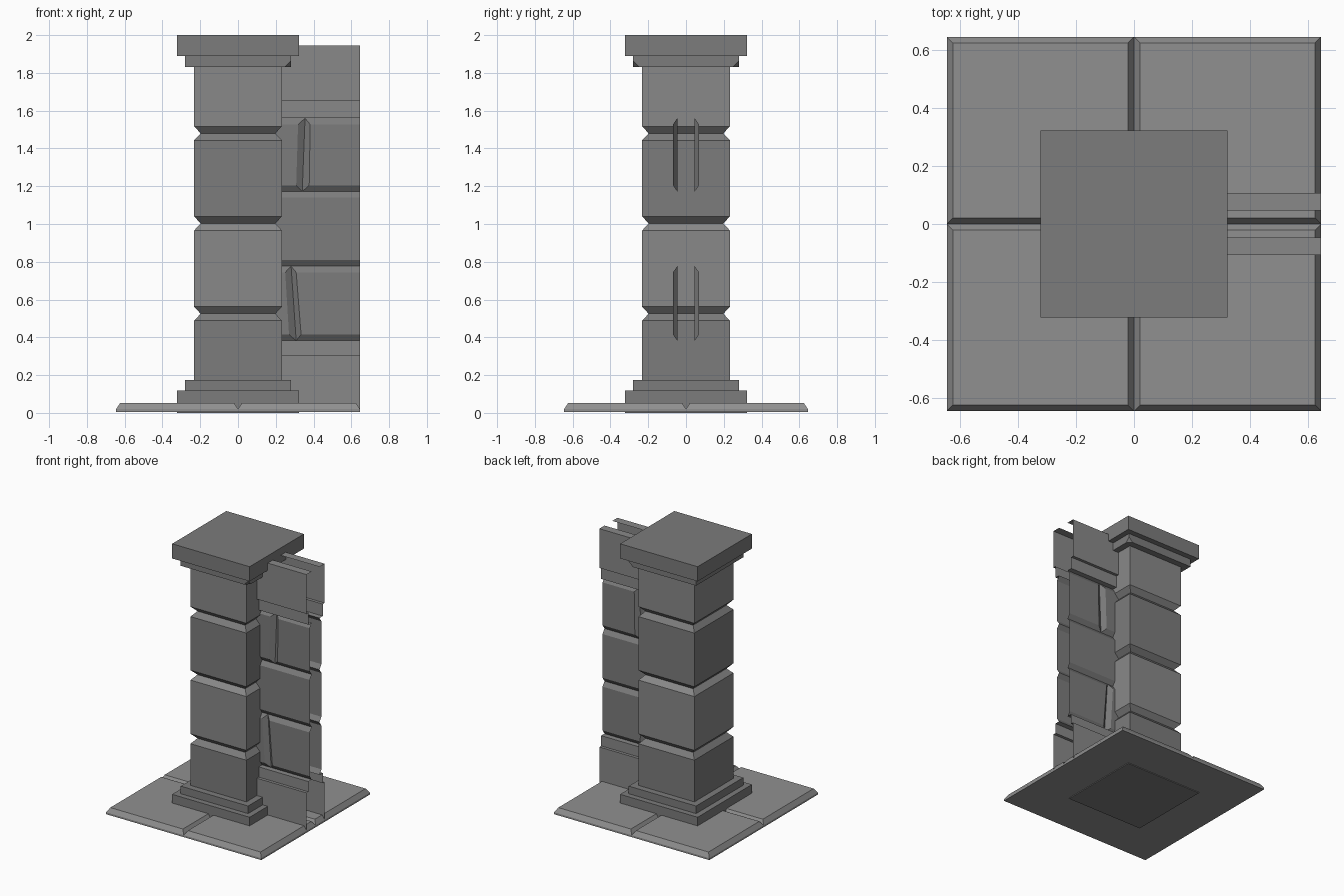
import bpy, bmesh

if "Cube" in bpy.data.objects:
    bpy.data.objects.remove(bpy.data.objects["Cube"])

R = 0.645          # half width of the floor / end of the wall
IN, OUT = 0.046, 0.069   # wall depth at joints and at block faces


def grey(name, v):
    m = bpy.data.materials.new(name)
    m.diffuse_color = (v, v, v, 1)
    m.use_nodes = True
    m.node_tree.nodes["Principled BSDF"].inputs["Base Color"].default_value = m.diffuse_color
    return m


DARK, MID, LIGHT = grey("dark_stone", 0.2), grey("mid_stone", 0.25), grey("light_stone", 0.28)


def make(name, faces, mat, mirror_y=False, fix=True):
    """Object from a list of faces given as point tuples."""
    bm = bmesh.new()
    for f in faces:
        bm.faces.new([bm.verts.new(p) for p in f])
    if mirror_y:
        for f in faces:
            bm.faces.new([bm.verts.new((x, -y, z)) for x, y, z in reversed(f)])
    bmesh.ops.remove_doubles(bm, verts=bm.verts, dist=1e-5)
    if fix:
        bmesh.ops.recalc_face_normals(bm, faces=bm.faces)
    me = bpy.data.meshes.new(name)
    bm.to_mesh(me)
    bm.free()
    me.materials.append(mat)
    ob = bpy.data.objects.new(name, me)
    bpy.context.collection.objects.link(ob)
    return ob


def ring(h, z):
    return [(-h, -h, z), (h, -h, z), (h, h, z), (-h, h, z)]


def square_loft(name, profile, mat):
    """Closed square solid through (half width, height) pairs."""
    rings = [ring(h, z) for h, z in profile]
    faces = [rings[0][::-1], rings[-1]]
    for a, b in zip(rings, rings[1:]):
        for i in range(4):
            j = (i + 1) % 4
            faces.append([a[i], a[j], b[j], b[i]])
    return make(name, faces, mat)


# stepped base and grooved shaft, alternate shaft blocks lighter
shaft = [(0.322, 0), (0.322, 0.118), (0.28, 0.118), (0.28, 0.175), (0.232, 0.175)]
for z in (0.525, 1.003, 1.48):
    shaft += [(0.232, z - 0.037), (0.198, z), (0.232, z + 0.037)]
shaft.append((0.232, 1.83))
pillar = square_loft("pillar_shaft", shaft, DARK)
pillar.data.materials.append(MID)
for p in pillar.data.polygons:
    if 0.525 < p.center.z < 1.003 or p.center.z > 1.48:
        p.material_index = 1

# capital: slab over a neck with two chipped lower corners
square_loft("capital_slab", [(0.322, 1.89), (0.322, 2.0)], DARK)
neck = square_loft("capital_neck", [(0.28, 1.83), (0.28, 1.89)], DARK)
bm = bmesh.new()
bm.from_mesh(neck.data)
chips = [v for v in bm.verts if v.co.x > 0 and v.co.z < 1.85]
bmesh.ops.bevel(bm, geom=chips, offset=0.033, segments=1, affect='VERTICES')
bm.to_mesh(neck.data)
bm.free()

# floor of four bevelled tiles
B, LOW, TOP, BOT = 0.021, 0.02, 0.053, 0.006
faces = [ring(R, BOT)[::-1]]
for x in (-R, 0):
    for y in (-R, 0):
        lo = [(x, y, LOW), (x + R, y, LOW), (x + R, y + R, LOW), (x, y + R, LOW)]
        hi = [(x + B, y + B, TOP), (x + R - B, y + B, TOP),
              (x + R - B, y + R - B, TOP), (x + B, y + R - B, TOP)]
        faces.append(hi)
        for i in range(4):
            j = (i + 1) % 4
            faces.append([lo[i], lo[j], hi[j], hi[i]])
a, b = ring(R, BOT), ring(R, LOW)
for i in range(4):
    j = (i + 1) % 4
    faces.append([a[i], a[j], b[j], b[i]])
make("floor_tiles", faces, LIGHT)

# wall skirting and top trim, open profile sheets on both sides
X0 = 0.19


def strip(profile):
    return [[(X0, -y0, z0), (R, -y0, z0), (R, -y1, z1), (X0, -y1, z1)]
            for (y0, z0), (y1, z1) in zip(profile, profile[1:])]


make("wall_skirting", strip([(0.107, 0.02), (0.107, 0.305), (0.085, 0.305),
                             (0.085, 0.382), (IN, 0.382)]), MID, True, False)
make("wall_top_trim", strip([(IN, 1.56), (0.085, 1.56), (0.085, 1.65), (0.107, 1.65),
                             (0.107, 1.945), (IN, 1.945)]), MID, True, False)


# wall block courses; a crack is (left, centre, right) x at the bottom and top
def course(z0, z1, crack=None):
    c0, c1 = z0 + 0.033, z1 - 0.033
    if not crack:
        return strip([(IN, z0), (OUT, c0), (OUT, c1), (IN, z1)])
    (l0, m0, r0), (l1, m1, r1) = crack
    out = []

    def half(end, e0, e1, flip):
        # bottom slope, face, top slope and crack flank on one side
        g0, g1 = (m0, -IN, z0), (m1, -IN, z1)
        f0, f1 = (e0, -OUT, c0), (e1, -OUT, c1)
        E = [(end, -IN, z0), (end, -OUT, c0), (end, -OUT, c1), (end, -IN, z1)]
        for q in ([E[0], g0, f0, E[1]], [E[1], f0, f1, E[2]],
                  [E[2], f1, g1, E[3]], [f0, g0, g1, f1]):
            out.append(q[::-1] if flip else q)

    half(X0, l0, l1, False)
    half(R, r0, r1, True)
    return out


blocks = course(0.382, 0.777, ((0.27, 0.308, 0.334), (0.25, 0.281, 0.308)))
blocks += course(0.777, 1.172)
blocks += course(1.172, 1.56, ((0.308, 0.34, 0.377), (0.318, 0.355, 0.382)))
make("wall_blocks", blocks, DARK, True, False)
